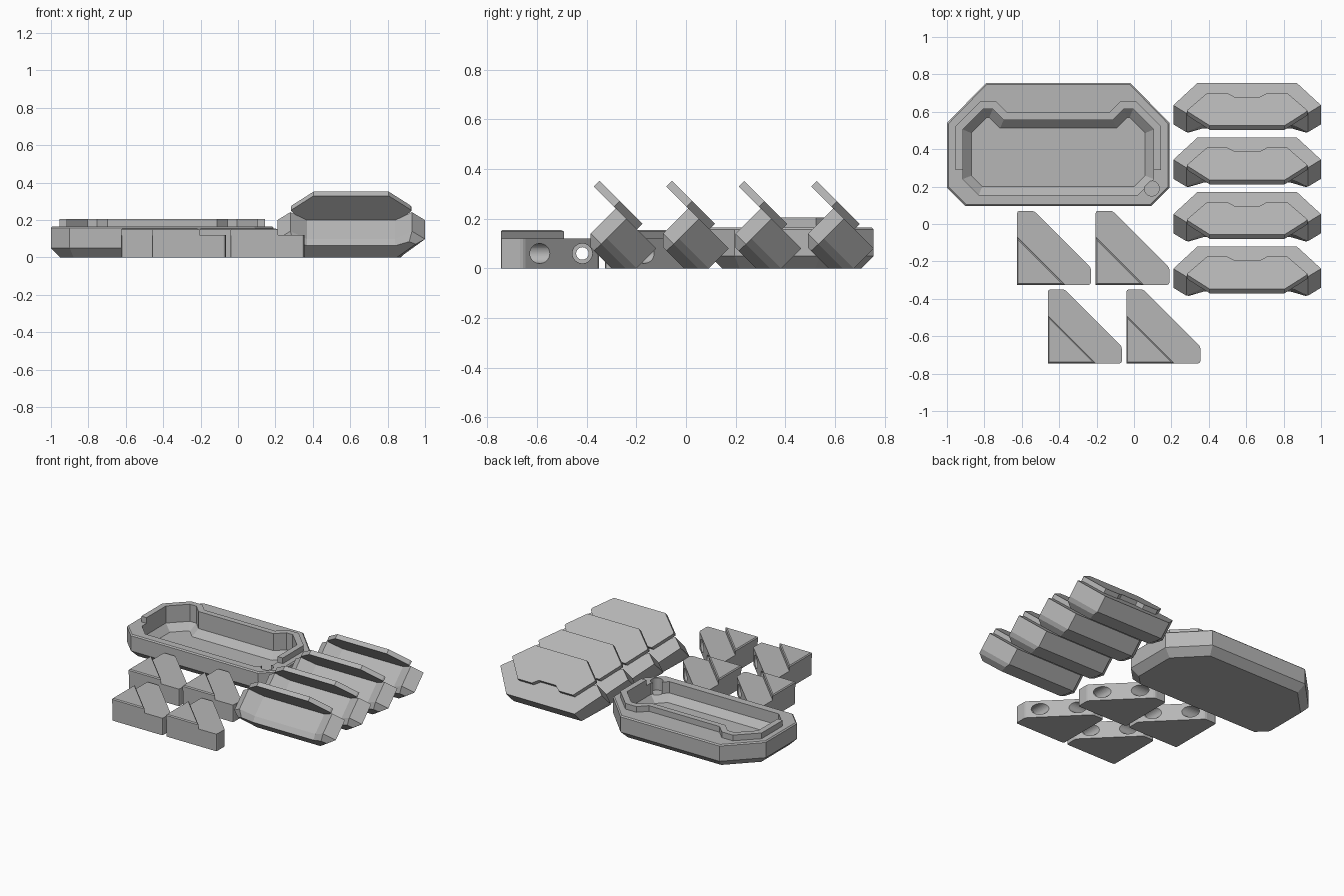
import bpy, bmesh, math
from mathutils import Vector

if "Cube" in bpy.data.objects:
    bpy.data.objects.remove(bpy.data.objects["Cube"])

gray = bpy.data.materials.new("light gray plastic")
gray.diffuse_color = (0.47, 0.47, 0.47, 1)
gray.use_nodes = True
gray.node_tree.nodes["Principled BSDF"].inputs["Base Color"].default_value = gray.diffuse_color
R2 = math.sqrt(2)


def flat(p):
    return Vector(p)


def tilt(p):
    # lid frame (x, along the sheet, sheet normal) turned 45 degrees
    x, u, v = p
    return Vector((x, (v - u) / R2, (v + u) / R2))


def finish(bm, name):
    bmesh.ops.recalc_face_normals(bm, faces=bm.faces)
    me = bpy.data.meshes.new(name)
    bm.to_mesh(me)
    bm.free()
    me.materials.append(gray)
    ob = bpy.data.objects.new(name, me)
    bpy.context.collection.objects.link(ob)
    return ob


def loft(name, levels, place=flat, round_edges=0):
    """Solid skinned through outlines (same point count) at given heights."""
    bm = bmesh.new()
    rings = [[bm.verts.new(place((x, y, h))) for x, y in pts] for pts, h in levels]
    n = len(rings[0])
    bm.faces.new(rings[0])
    bm.faces.new(rings[-1])
    for a, b in zip(rings, rings[1:]):
        for i in range(n):
            j = (i + 1) % n
            bm.faces.new((a[i], a[j], b[j], b[i]))
    if round_edges:
        edges = [e for e in bm.edges if abs(e.verts[0].co.z - e.verts[1].co.z) > 0.01]
        bmesh.ops.bevel(bm, geom=edges, offset=round_edges, segments=2,
                        profile=0.5, affect='EDGES')
    return finish(bm, name)


def rod(start, end, r, place=flat):
    """Cylinder cutter between two points."""
    a, b = place(start), place(end)
    bm = bmesh.new()
    bmesh.ops.create_cone(bm, cap_ends=True, segments=32, radius1=r, radius2=r,
                          depth=(b - a).length)
    q = (b - a).to_track_quat('Z', 'Y')
    for v in bm.verts:
        v.co = q @ v.co + (a + b) / 2
    return finish(bm, "cutter")


def cut(ob, cutters):
    for c in cutters:
        m = ob.modifiers.new("cut", 'BOOLEAN')
        m.operation = 'DIFFERENCE'
        m.solver = 'EXACT'
        m.object = c
        bpy.context.view_layer.objects.active = ob
        bpy.ops.object.modifier_apply(modifier=m.name)
        bpy.data.objects.remove(c, do_unlink=True)


def inset(pts, d):
    """Offset a counter-clockwise outline inward."""
    out = []
    for i, p in enumerate(pts):
        p = Vector(p)
        a = (p - Vector(pts[i - 1])).normalized()
        b = (Vector(pts[(i + 1) % len(pts)]) - p).normalized()
        na, nb = Vector((-a.y, a.x)), Vector((-b.y, b.x))
        out.append(tuple(p + (na + nb) * d / (1 + na.dot(nb))))
    return out


def mirrored(half, cx=0):
    """Close an outline from its +x half, listed counter-clockwise."""
    return [(cx + x, y) for x, y in half] + [(cx - x, y) for x, y in reversed(half)]


def copies(ob, offsets):
    ob.location = offsets[0]
    for o in offsets[1:]:
        c = ob.copy()
        c.location = o
        bpy.context.collection.objects.link(c)


# tray body with chamfered bottom and top rim
CX = -0.405
outer = mirrored([(0.495, 0.095), (0.595, 0.195), (0.595, 0.54), (0.385, 0.755)], CX)
tray = loft("tray_body", [(inset(outer, 0.05), 0), (outer, 0.05), (outer, 0.157),
                          (inset(outer, 0.008), 0.165)])

# tray cavity with sloped floor edge, and three pin holes
cavity = mirrored([(0.425, 0.155), (0.51, 0.24), (0.51, 0.505), (0.40, 0.615),
                   (0.35, 0.615), (0.292, 0.557)], CX)
cutters = [loft("cutter", [(inset(cavity, 0.045), 0.04), (cavity, 0.085), (cavity, 0.3)])]
for x, y in ((CX, 0.68), (CX - 0.5, 0.19), (CX + 0.5, 0.19)):
    cutters.append(rod((x, y, 0.08), (x, y, 0.3), 0.04))
cut(tray, cutters)

# raised lip around the back and sides of the cavity
lip_out = [(0.55, 0.29), (0.55, 0.523), (0.418, 0.655), (0.332, 0.655), (0.274, 0.597)]
lip_in = [(0.51, 0.29), (0.51, 0.505), (0.40, 0.615), (0.35, 0.615), (0.292, 0.557)]
ring = [(CX + x, y) for x, y in lip_out] + [(CX - x, y) for x, y in reversed(lip_out)]
ring += [(CX - x, y) for x, y in lip_in] + [(CX + x, y) for x, y in reversed(lip_in)]
loft("tray_lip", [(ring, 0.163), (ring, 0.205)])

# tilted lids: thick block resting on its chamfer
top = mirrored([(0.265, 0.141), (0.395, 0.31), (0.325, 0.37), (0.235, 0.31)])
mid = mirrored([(0.26, 0.172), (0.395, 0.31), (0.325, 0.37), (0.235, 0.31)])
low = mirrored([(0.245, 0.212), (0.345, 0.312), (0.31, 0.331), (0.235, 0.30)])
block = loft("lid_block", [(low, -0.212), (mid, -0.172), (top, -0.141), (top, -0.028)], tilt)
cut(block, [rod((0, 0.205, -0.11), (0, 0.205, 0.05), 0.04, tilt)])

# thin sheet on each lid, notched around the pin hole
sheet_line = mirrored([(0.065, 0.28), (0.105, 0.25), (0.215, 0.25), (0.322, 0.38),
                       (0.315, 0.392), (0.2, 0.495)])
sheet = loft("lid_sheet", [(sheet_line, -0.029), (sheet_line, 0.003)], tilt)
cut(sheet, [rod((0, 0.436, -0.08), (0, 0.436, -0.012), 0.058, tilt)])
rows = [(0.605, 0.2913 * i, 0) for i in range(4)]
copies(block, rows)
copies(sheet, rows)

# corner brackets: cut-off triangle with a magnet pocket and two stepped screw bores
L, E = 0.395, 0.09
tri = [(0, 0), (L, 0), (L, E), (E, L), (0, L)]
bracket = loft("corner_bracket", [(tri, 0), (tri, 0.12)], flat, 0.012)
S, Z = 0.328, 0.06
cut(bracket, [rod((0.19, 0.19, 0.085), (0.19, 0.19, 0.2), 0.058),
              rod((S, 0.06, Z), (S, 0.5, Z), 0.04),
              rod((S, -0.1, Z), (S, 0.1, Z), 0.025),
              rod((0.06, S, Z), (0.5, S, Z), 0.04),
              rod((-0.1, S, Z), (0.1, S, Z), 0.025)])

# raised step on each bracket corner
step_line = [(0, 0), (0.255, 0), (0, 0.255)]
step = loft("bracket_step", [(step_line, 0.118), (step_line, 0.148),
                             (inset(step_line, 0.006), 0.155)], flat, 0.0)
spots = [(-0.46, -0.745, 0), (-0.04, -0.745, 0), (-0.625, -0.325, 0), (-0.205, -0.325, 0)]
copies(bracket, spots)
copies(step, spots)
